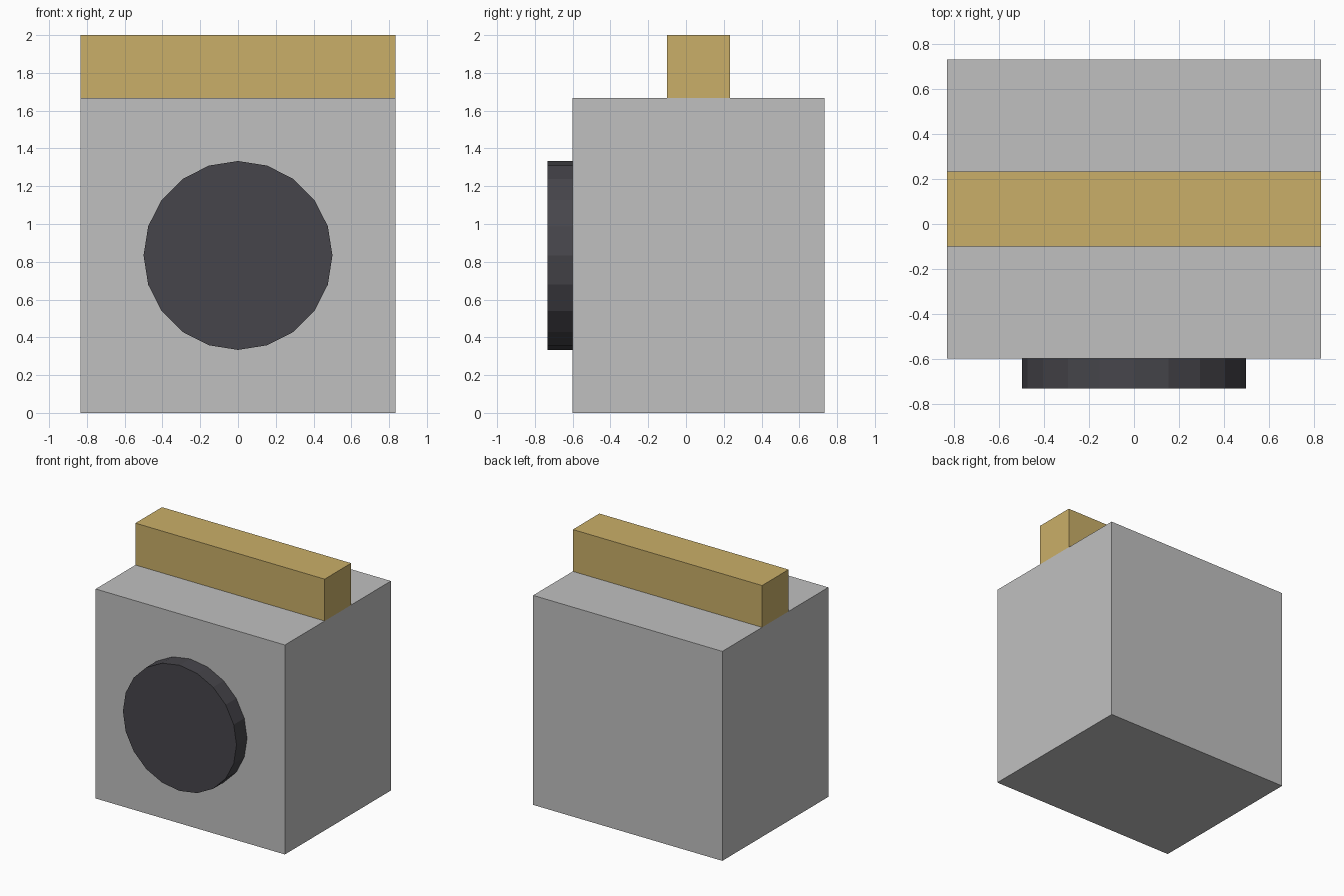
import bpy
from math import radians

cube = bpy.data.objects.get("Cube")
if cube:
    bpy.data.objects.remove(cube, do_unlink=True)


def material(name, rgb):
    mat = bpy.data.materials.new(name)
    mat.use_nodes = True
    colour = (*rgb, 1.0)
    mat.diffuse_color = colour
    bsdf = next(n for n in mat.node_tree.nodes if n.type == "BSDF_PRINCIPLED")
    bsdf.inputs["Base Color"].default_value = colour
    return mat


def finish(name, mat):
    obj = bpy.context.object
    obj.name = name
    obj.data.name = name
    obj.data.materials.append(mat)
    bpy.ops.object.transform_apply(location=False, rotation=True, scale=True)
    return obj


def box(name, low, high, mat):
    centre = [(a + b) / 2 for a, b in zip(low, high)]
    bpy.ops.mesh.primitive_cube_add(size=1, location=centre)
    bpy.context.object.scale = [b - a for a, b in zip(low, high)]
    return finish(name, mat)


grey = material("light grey", (0.53, 0.53, 0.53))
gold = material("muted gold", (0.59, 0.43, 0.14))
charcoal = material("charcoal", (0.062, 0.06, 0.07))

HALF_WIDTH = 0.833
FRONT, BACK = -0.6, 0.733
BODY_TOP = 1.667

# Main body block
box("body", (-HALF_WIDTH, FRONT, 0), (HALF_WIDTH, BACK, BODY_TOP), grey)

# Full-width bar on top
box("top_bar", (-HALF_WIDTH, -0.1, BODY_TOP), (HALF_WIDTH, 0.233, 2), gold)

# Twenty-sided disc on the front
DEPTH = 0.133
bpy.ops.mesh.primitive_cylinder_add(
    vertices=20, radius=0.5, depth=DEPTH,
    location=(0, FRONT - DEPTH / 2, BODY_TOP / 2),
    rotation=(radians(90), 0, 0))
finish("front_disc", charcoal)
